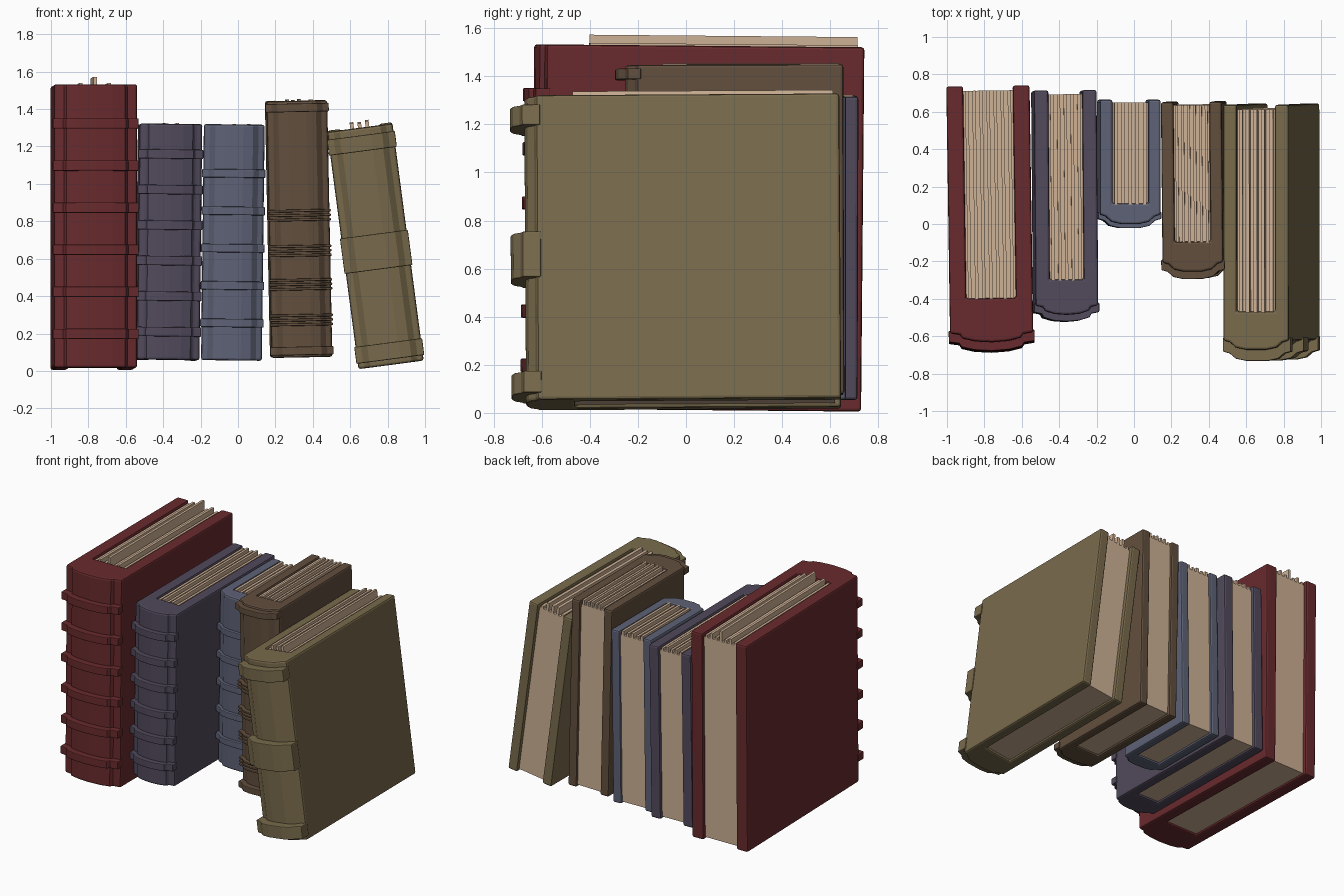
import bpy, bmesh, math
from mathutils import Matrix, Euler

if "Cube" in bpy.data.objects:
    bpy.data.objects.remove(bpy.data.objects["Cube"])


def material(name, rgb):
    m = bpy.data.materials.new(name)
    m.diffuse_color = [(c / 255) ** 2.2 for c in rgb] + [1]
    m.use_nodes = True
    m.node_tree.nodes["Principled BSDF"].inputs["Base Color"].default_value = m.diffuse_color
    return m


def prism(name, pts, lo, hi, axis, mat, place, bevel=0.0):
    """Extrude a closed 2D profile along z (points are x,y) or y (points are x,z)."""
    bm = bmesh.new()
    co = (lambda p, t: (p[0], p[1], t)) if axis == 'z' else (lambda p, t: (p[0], t, p[1]))
    a = [bm.verts.new(co(p, lo)) for p in pts]
    b = [bm.verts.new(co(p, hi)) for p in pts]
    bm.faces.new(a)
    bm.faces.new(b[::-1])
    for i in range(len(pts)):
        j = (i + 1) % len(pts)
        bm.faces.new((a[i], b[i], b[j], a[j]))
    bmesh.ops.recalc_face_normals(bm, faces=bm.faces)
    me = bpy.data.meshes.new(name)
    bm.to_mesh(me)
    bm.free()
    me.materials.append(mat)
    ob = bpy.data.objects.new(name, me)
    bpy.context.collection.objects.link(ob)
    ob.matrix_world = place
    if bevel:
        mod = ob.modifiers.new("soft_edges", 'BEVEL')
        mod.width = bevel
        mod.segments = 2
        mod.limit_method = 'ANGLE'
        mod.angle_limit = math.radians(50)
    return ob


# Spine cross-sections: (fraction of half width, setback from the front)
ROUND = [(1, .05), (.76, .042), (.7, .022), (.4, .006)]
FACET = [(1, .05), (.8, .04), (.62, .012), (.3, 0)]


def spine_curve(style, hw, front):
    half = [(u * hw, front + d) for u, d in style]
    mid = [(0, front)] if style is ROUND else []
    return [(-x, y) for x, y in half] + mid + half[::-1]


def book(name, rgb, pos, rot, w, h, y0, y1, t, p0, p1, style, bands, rises):
    mat = material(name + "_cloth", rgb)
    place = Matrix.Translation((pos[0], 0, pos[1])) @ Euler(rot).to_matrix().to_4x4()
    hw, iw = w / 2, w / 2 - t

    # Cover: U-shaped section with a thick spine
    cover = spine_curve(style, hw, y0) + [(hw, y1), (iw, y1), (iw, p0), (-iw, p0), (-iw, y1), (-hw, y1)]
    prism(name + "_cover", cover, 0, h, 'z', mat, place, .012)

    # Raised bands wrapped round the spine
    for i, (z, bh, proj) in enumerate(bands):
        outer = spine_curve(style, hw + .007, y0 - proj)
        ring = outer + [(hw + .007, y0 + .065), (-hw - .007, y0 + .065)]
        prism(f"{name}_band_{i + 1}", ring, z - bh / 2, z + bh / 2, 'z', mat, place, .005)

    # Page block with separate sheets standing up along its top
    base = h - .03
    pts = [(-iw, .015), (iw, .015), (iw, base)]
    step = 2 * iw / len(rises)
    for i, r in reversed(list(enumerate(rises))):
        x = -iw + (i + .5) * step
        s = step * .24
        pts += [(x + s, base), (x + s, h + r), (x - s, h + r), (x - s, base)]
    pts.append((-iw, base))
    prism(name + "_pages", pts, p0 - .005, p1, 'y', PAPER, place)


PAPER = material("paper", (205, 176, 148))

book("red_book", (104, 46, 49), (-.77, .012), (-.009, 0, .015), .445, 1.515,
     -.645, .725, .09, -.41, .70, ROUND,
     [(.18 + .225 * i, .055, .045) for i in range(6)],
     [-.012, .008, -.01, .042, -.012, .008, -.012])

book("purple_book", (82, 75, 92), (-.377, .058), (-.003, .012, .008), .335, 1.262,
     -.49, .712, .077, -.30, .69, ROUND,
     [(.15 + .19 * i, .05, .035) for i in range(6)],
     [-.008, .003, -.006, .004, -.01])

book("blue_book", (94, 98, 117), (-.035, .056), (0, .012, 0), .325, 1.262,
     0, .665, .067, .11, .65, FACET,
     [(.2 + .2 * i, .045, .022) for i in range(5)],
     [.001, -.008, .003, -.006, .002])

ribs = [(c + d, .014, .03) for c in (.2, .39, .57, .76) for d in (-.024, 0, .024)]
book("brown_book", (98, 80, 64), (.34, .073), (.003, -.02, .01), .325, 1.372,
     -.25, .657, .067, -.09, .64, FACET,
     ribs + [(.035, .045, .04), (1.335, .045, .04)],
     [-.008, .006, .002, .007, -.004, .004])

book("olive_book", (120, 106, 77), (.818, .036), (.006, -.131, 0), .352, 1.278,
     -.665, .645, .073, -.46, .62, FACET,
     [(.075, .09, .06), (.61, .19, .06), (1.195, .085, .06)],
     [-.01, .028, .024, .03, -.01])
